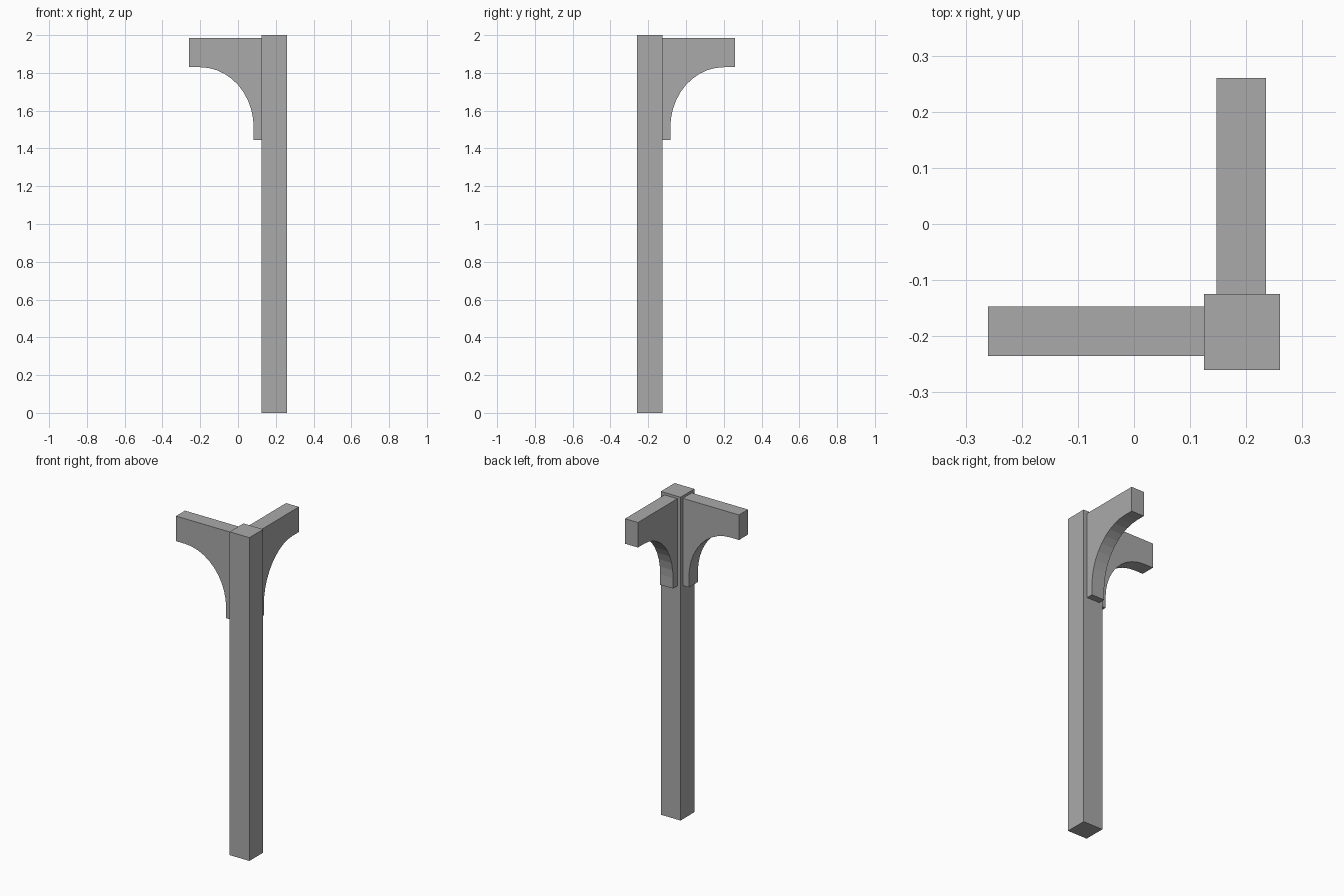
import bpy, bmesh, math
from mathutils import Vector

cube = bpy.data.objects.get("Cube")
if cube:
    bpy.data.objects.remove(cube, do_unlink=True)

# Single plain grey material
grey = bpy.data.materials.new("plain grey")
grey.use_nodes = True
colour = (0.4, 0.4, 0.4, 1)
grey.diffuse_color = colour
grey.node_tree.nodes["Principled BSDF"].inputs["Base Color"].default_value = colour


def extrude_profile(name, points, offset):
    """Flat outline pushed along offset into a closed solid."""
    bm = bmesh.new()
    face = bm.faces.new([bm.verts.new(p) for p in points])
    result = bmesh.ops.extrude_face_region(bm, geom=[face], use_keep_orig=True)
    moved = [v for v in result["geom"] if isinstance(v, bmesh.types.BMVert)]
    bmesh.ops.translate(bm, verts=moved, vec=Vector(offset))
    bmesh.ops.recalc_face_normals(bm, faces=bm.faces)
    mesh = bpy.data.meshes.new(name)
    bm.to_mesh(mesh)
    bm.free()
    mesh.materials.append(grey)
    obj = bpy.data.objects.new(name, mesh)
    bpy.context.collection.objects.link(obj)
    return obj


# Square corner post
inner, outer = 0.125, 0.26
extrude_profile("post", [(inner, -outer, 0), (outer, -outer, 0),
                         (outer, -inner, 0), (inner, -inner, 0)], (0, 0, 2))

# Bracket outline: (position along the arm, height), with a curved underside
segments = 10
arc_x, arc_z, radius_x, radius_z = -0.20, 1.51, 0.283, 0.32
arc = []
for i in range(segments + 1):
    a = math.pi / 2 * i / segments
    arc.append((arc_x + radius_x * math.sin(a), arc_z + radius_z * math.cos(a)))
outline = [(inner, 1.985), (-outer, 1.985), (-outer, 1.83)] + arc
outline += [(arc_x + radius_x, 1.445), (inner, 1.445)]

# Two matching brackets, mirrored across the diagonal of the post
near, far = -0.235, -0.147
extrude_profile("right_bracket", [(s, near, z) for s, z in outline], (0, far - near, 0))
extrude_profile("back_bracket", [(-near, -s, z) for s, z in outline], (near - far, 0, 0))
